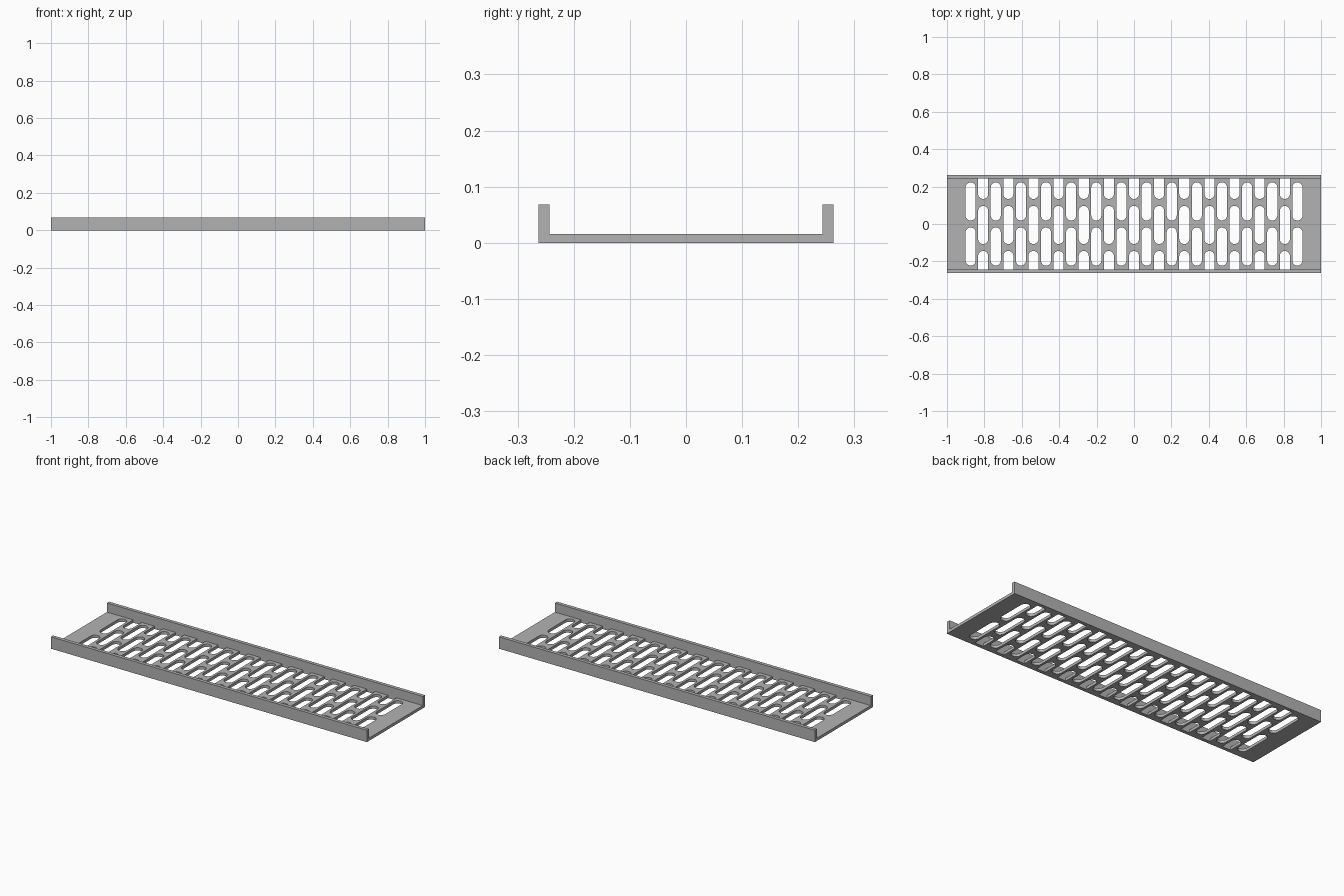
import bpy, bmesh, math

if "Cube" in bpy.data.objects:
    bpy.data.objects.remove(bpy.data.objects["Cube"])

HALF_W, INNER, HEIGHT, THICK = 0.263, 0.243, 0.068, 0.016
PITCH_X, PITCH_Y = 0.0672, 0.241      # slot spacing
SLOT_R, SLOT_HALF = 0.027, 0.102      # slot radius and half length

grey = bpy.data.materials.new("plain grey")
grey.diffuse_color = (0.45, 0.45, 0.45, 1)
grey.use_nodes = True
grey.node_tree.nodes["Principled BSDF"].inputs["Base Color"].default_value = grey.diffuse_color


def finish(name, bm):
    bmesh.ops.recalc_face_normals(bm, faces=bm.faces)
    mesh = bpy.data.meshes.new(name)
    bm.to_mesh(mesh)
    bm.free()
    mesh.materials.append(grey)
    obj = bpy.data.objects.new(name, mesh)
    bpy.context.collection.objects.link(obj)
    return obj


def prism(bm, outline, z0, z1):
    face = bm.faces.new([bm.verts.new((x, y, z0)) for x, y in outline])
    ext = bmesh.ops.extrude_face_region(bm, geom=[face])
    for v in ext["geom"]:
        if isinstance(v, bmesh.types.BMVert):
            v.co.z = z1


def box(name, y0, y1, z0, z1):
    bm = bmesh.new()
    prism(bm, [(-1, y0), (1, y0), (1, y1), (-1, y1)], z0, z1)
    return finish(name, bm)


def slot(cx, cy, n=12):
    # rounded slot outline, long along y
    pts = []
    for start, sy in ((0, 1), (math.pi, -1)):
        for i in range(n + 1):
            a = start + math.pi * i / n
            pts.append((cx + SLOT_R * math.cos(a),
                        cy + sy * (SLOT_HALF - SLOT_R) + SLOT_R * math.sin(a)))
    return pts


# Floor plate and side walls
plate = box("floor_plate", -INNER, INNER, 0, THICK)
box("front_wall", -HALF_W, -INNER, 0, HEIGHT)
box("back_wall", INNER, HALF_W, 0, HEIGHT)

# Staggered slots: two full ones per even column, one full and two cut-off per odd
bm = bmesh.new()
for col in range(27):
    x = (col - 13) * PITCH_X
    rows = (-0.5, 0.5) if col % 2 == 0 else (-1, 0, 1)
    shift = 0 if col % 2 == 0 else -0.005
    for r in rows:
        prism(bm, slot(x, r * PITCH_Y + shift), -0.05, 0.05)
cutter = finish("slot_cutter", bm)
cutter.hide_render = True
cutter.hide_viewport = True

mod = plate.modifiers.new("slots", 'BOOLEAN')
mod.operation = 'DIFFERENCE'
mod.solver = 'EXACT'
mod.object = cutter
